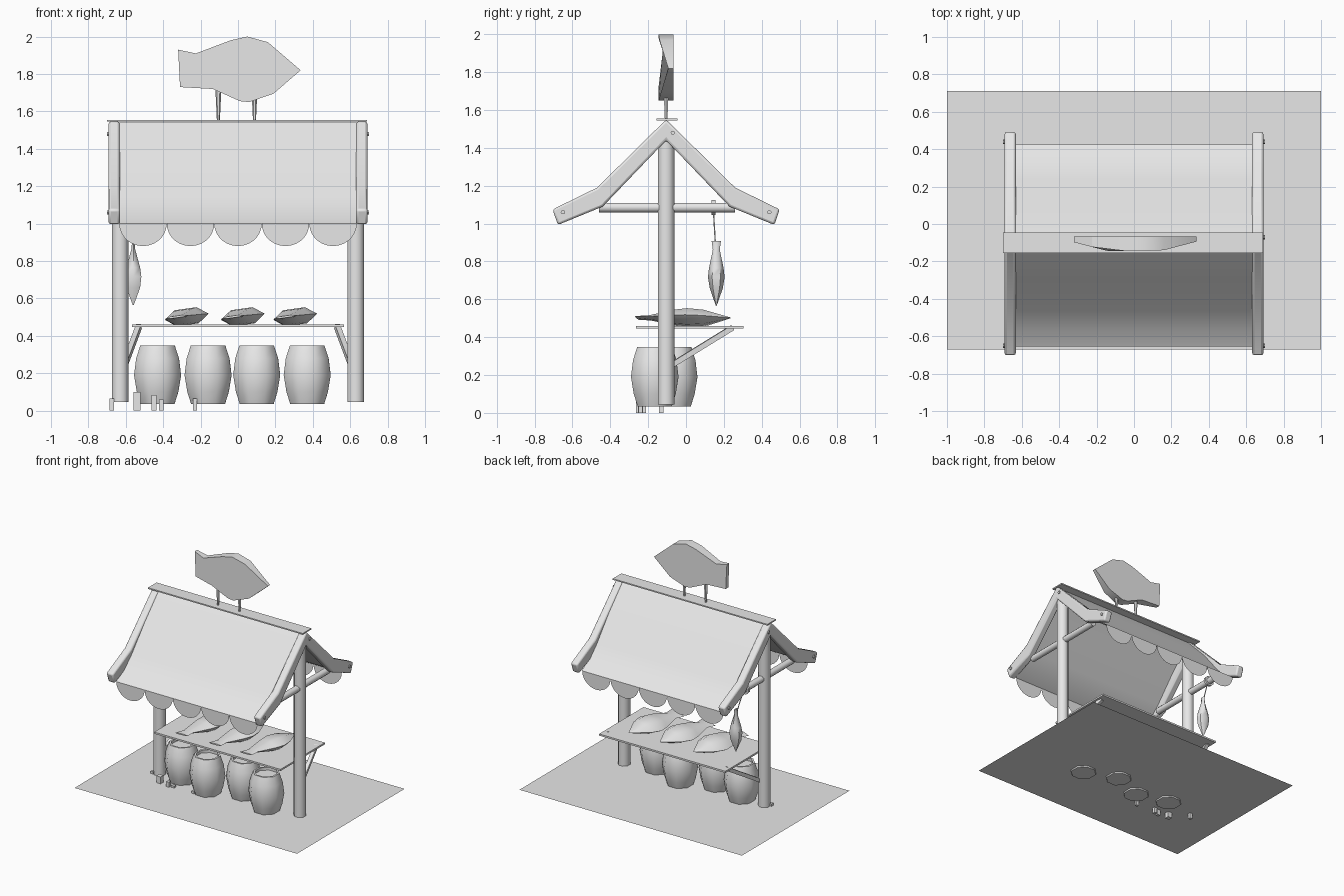
import bpy, bmesh, math
from mathutils import Vector, Matrix

old = bpy.data.objects.get("Cube")
if old:
    bpy.data.objects.remove(old, do_unlink=True)

grey = bpy.data.materials.new("plain_grey")
grey.use_nodes = True
grey.diffuse_color = (0.8, 0.8, 0.8, 1)
grey.node_tree.nodes["Principled BSDF"].inputs["Base Color"].default_value = (0.8, 0.8, 0.8, 1)


def finish(name, bm, angle=None, fix=True):
    if fix:
        bmesh.ops.recalc_face_normals(bm, faces=bm.faces)
    mesh = bpy.data.meshes.new(name)
    bm.to_mesh(mesh)
    bm.free()
    mesh.materials.append(grey)
    obj = bpy.data.objects.new(name, mesh)
    bpy.context.collection.objects.link(obj)
    if angle:
        bpy.ops.object.select_all(action='DESELECT')
        obj.select_set(True)
        bpy.context.view_layer.objects.active = obj
        bpy.ops.object.shade_smooth_by_angle(angle=math.radians(angle))
    return obj


def box(name, center, size):
    bm = bmesh.new()
    bmesh.ops.create_cube(bm, size=1)
    bmesh.ops.scale(bm, vec=size, verts=bm.verts)
    bmesh.ops.translate(bm, vec=center, verts=bm.verts)
    return finish(name, bm)


def rod(name, start, end, r1, r2=None, sides=8):
    a, b = Vector(start), Vector(end)
    bm = bmesh.new()
    turn = (b - a).to_track_quat('Z', 'Y').to_matrix().to_4x4()
    spin = Matrix.Rotation(math.pi / sides, 4, 'Z')
    bmesh.ops.create_cone(bm, cap_ends=True, segments=sides, radius1=r1,
                          radius2=r1 if r2 is None else r2, depth=(b - a).length,
                          matrix=Matrix.Translation((a + b) / 2) @ turn @ spin)
    return finish(name, bm, 50)


def loft(name, rings, matrix=Matrix(), angle=50):
    """Skin a list of equal-length closed rings and cap both ends."""
    bm = bmesh.new()
    rows = [[bm.verts.new(matrix @ Vector(p)) for p in ring] for ring in rings]
    n = len(rows[0])
    for lo, hi in zip(rows, rows[1:]):
        for i in range(n):
            j = (i + 1) % n
            bm.faces.new((lo[i], lo[j], hi[j], hi[i]))
    bm.faces.new(rows[0])
    bm.faces.new(rows[-1])
    return finish(name, bm, angle)


def fish(name, matrix, length, width, thick):
    """Fish along local x with its head at +x; width in y, thickness in z."""
    stations = [(-.5, .56, .12), (-.36, .42, .25), (-.08, .88, .85), (.06, 1, 1),
                (.23, .78, .85), (.5, .04, .06)]
    rings = [[(s * length, w * width / 2 * math.cos(t * math.pi / 3),
               h * thick / 2 * math.sin(t * math.pi / 3)) for t in range(6)]
             for s, w, h in stations]
    return loft(name, rings, matrix, 60)


# Ground sheet
bm = bmesh.new()
bmesh.ops.create_grid(bm, x_segments=1, y_segments=1, size=1)
bmesh.ops.scale(bm, vec=(1, .69, 1), verts=bm.verts)
bmesh.ops.translate(bm, vec=(0, .02, .045), verts=bm.verts)
finish("ground_sheet", bm, fix=False)

RIDGE_Y = -.105

# Side frames: posts, bent rafters, tie bars, braces and pegs
half = [(.365, 1.19), (.6, 1.075), (.572, .993), (.335, 1.09)]
outline = ([(0, 1.55)] + half + [(0, 1.44)]
           + [(-y, z) for y, z in reversed(half)])
for side, label in ((1, "left"), (-1, "right")):
    rod(label + "_post", (side * .63, RIDGE_Y, .045), (side * .63, RIDGE_Y, 1.47), .047)
    rings = [[(side * x, RIDGE_Y + y, z) for y, z in outline] for x in (.632, .692)]
    rafter = loft(label + "_rafter", rings)
    bevel = rafter.modifiers.new("Bevel", 'BEVEL')
    bevel.width = .012
    bevel.segments = 2
    rod(label + "_tie_bar", (side * .63, -.46, 1.085), (side * .63, .26, 1.085), .027)
    rod(label + "_shelf_brace", (side * .605, -.08, .25), (side * .53, .245, .45), .02, sides=4)
    for y, z in ((-.07, 1.48), (.44, 1.06), (-.65, 1.06)):
        rod(label + "_peg", (side * .68, y, z), (side * .7, y, z), .012, sides=6)

# Cloth roof, bending out towards the eaves
bm = bmesh.new()
section = [(-.55, 1.0), (-.455, 1.055), (-.36, 1.145), (-.19, 1.345), (0, 1.54),
           (.19, 1.345), (.35, 1.145), (.44, 1.055), (.53, 1.0)]
rows = [[bm.verts.new((x, RIDGE_Y + y, z)) for x in (-.64, .64)] for y, z in section]
for a, b in zip(rows, rows[1:]):
    bm.faces.new((a[0], a[1], b[1], b[0]))
finish("cloth_roof", bm, 40)

# Scalloped valances on both eaves
for y, name in ((-.655, "front_valance"), (.425, "back_valance")):
    bm = bmesh.new()
    for k in range(5):
        cx = (k - 2) * .254
        arc = [i * math.pi / 14 for i in range(15)]
        bm.faces.new([bm.verts.new((cx - .127 * math.cos(t), y, 1.0 - .12 * math.sin(t)))
                      for t in arc])
    finish(name, bm)

box("ridge_board", (-.005, -.1, 1.55), (1.39, .11, .01))

# Fish sign: flat back, front face thinning towards the nose and tail
shape = [(-.32, 1.93), (-.225, 1.91), (-.04, 1.98), (.05, 2.0), (.16, 1.97), (.335, 1.82),
         (.19, 1.695), (.06, 1.65), (.01, 1.655), (-.135, 1.72), (-.31, 1.73)]


def sign_front(x):
    return -.145 + .05 * max(0, abs(x) - .14) / .19


loft("fish_sign", [[(x, -.067, z) for x, z in shape],
                   [(x, sign_front(x), z) for x, z in shape]], angle=30)
for x in (-.105, .088):
    rod("sign_stake", (x, RIDGE_Y, 1.55), (x, RIDGE_Y, 1.72), .008, .016, 6)

# Shelf with three fish
box("shelf", (0, .02, .453), (1.135, .57, .014))
for x in (-.28, .02, .3):
    place = (Matrix.Translation((x, -.012, .502)) @ Matrix.Rotation(math.radians(79), 4, 'Z')
             @ Matrix.Rotation(math.radians(-8), 4, 'X'))
    fish("shelf_fish", place, .5, .24, .1)

# Hanging fish, head down, with its hook ring
hang = Matrix.Translation((-.56, .16, .737)) @ Matrix.Rotation(math.pi / 2, 4, 'Y')
fish("hanging_fish", hang, .345, .088, .1)
rod("hanging_cord", (-.57, .155, .9), (-.62, .145, 1.07), .004, sides=4)
rod("cord_loop", (-.63, .135, 1.085), (-.63, .155, 1.085), .042)

# Barrels with sunken lids
profile = [(.098, .035), (.12, .1), (.136, .19), (.124, .28), (.1, .348), (.085, .348), (.085, .325)]
for cx, cy in ((-.43, -.1), (-.16, -.165), (.1, -.065), (.37, -.165)):
    rings = [[(cx + r * math.cos(i * math.pi / 4 + .39), cy + r * math.sin(i * math.pi / 4 + .39), z)
              for i in range(8)] for r, z in profile]
    loft("barrel", rings)

# Little stakes in the ground
for x, y, top, w in ((-.675, -.13, .065, .024), (-.54, -.23, .1, .038), (-.45, -.25, .085, .026),
                     (-.41, -.24, .06, .026), (-.23, -.24, .065, .022)):
    box("ground_stake", (x, y, top / 2), (w, w, top))
